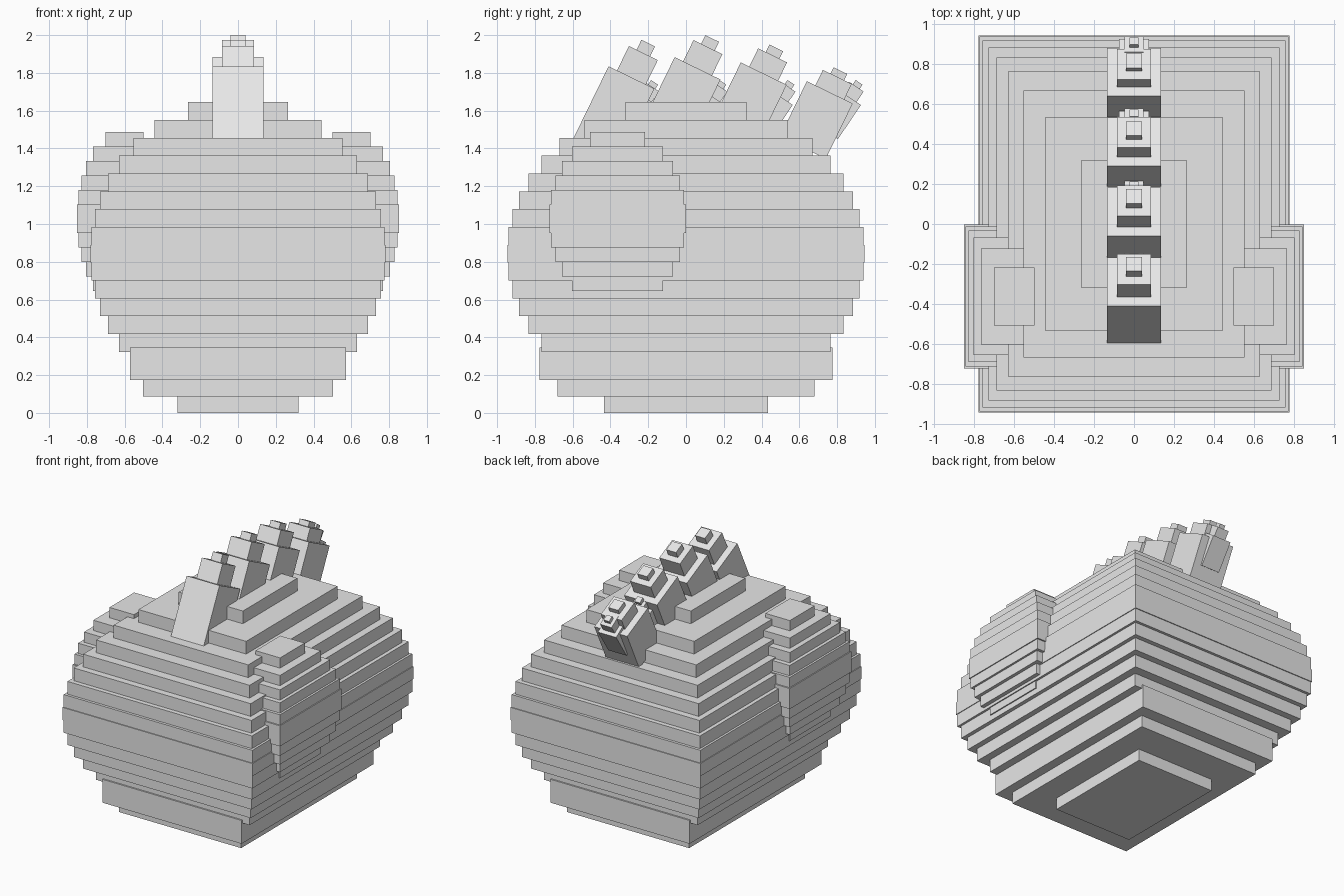
import bpy, bmesh, math
from mathutils import Matrix, Vector

if "Cube" in bpy.data.objects:
    bpy.data.objects.remove(bpy.data.objects["Cube"])

grey = bpy.data.materials.new("stone grey")
grey.diffuse_color = (0.8, 0.8, 0.8, 1)
grey.use_nodes = True
grey.node_tree.nodes["Principled BSDF"].inputs["Base Color"].default_value = grey.diffuse_color


def build(name, boxes, matrix=Matrix()):
    """One object from boxes given as (half x, half y, z low, z high)."""
    bm = bmesh.new()
    for hx, hy, z0, z1 in boxes:
        m = Matrix.Translation((0, 0, (z0 + z1) / 2)) @ Matrix.Diagonal((2 * hx, 2 * hy, z1 - z0, 1))
        bmesh.ops.create_cube(bm, size=1, matrix=m)
    me = bpy.data.meshes.new(name)
    bm.to_mesh(me)
    bm.free()
    me.materials.append(grey)
    ob = bpy.data.objects.new(name, me)
    ob.matrix_world = matrix
    bpy.context.collection.objects.link(ob)
    return ob


def stepped_ellipsoid(name, centre, radii, count):
    """Ellipsoid cut into flat square-cornered layers."""
    rx, ry, rz = radii
    boxes = []
    for i in range(count):
        t = (2 * i + 1) / count - 1
        r = math.sqrt(1 - t * t)
        boxes.append((rx * r, ry * r, rz * (2 * i / count - 1), rz * (2 * (i + 1) / count - 1)))
    return build(name, boxes, Matrix.Translation(centre))


def spike(name, y, z, tilt, widths, length, tip):
    """Three-step spike leaning back; (y, z) is the centre of the top of the big step."""
    w1, w2, w3 = widths
    mid = tip * 0.71
    m = Matrix.Translation((0, y, z)) @ Matrix.Rotation(-tilt, 4, 'X')
    return build(name, [(w1, w1, -length, 0), (w2, w2, 0, mid), (w3, w3, mid, tip)], m)


# Body and base
stepped_ellipsoid("body", (0, 0, 0.8425), (0.78, 0.945, 0.8025), 17)
stepped_ellipsoid("base", (0, 0, 0.26), (0.58, 0.786, 0.26), 6)

# Side bulges
for side, s in (("left", -1), ("right", 1)):
    stepped_ellipsoid(side + "_bulge", (0.6 * s, -0.3625, 1.028), (0.252, 0.3625, 0.458), 12)

# Row of large spikes, each with a small one behind
tilt = math.radians(26)
small_tilt = math.radians(34)
for i, (z, tip) in enumerate(((1.835, 0.202), (1.883, 0.176), (1.855, 0.152), (1.756, 0.128))):
    y = -0.41 + 0.35 * i
    spike(f"large_spike_{i + 1}", y + 0.135 * math.cos(tilt), z - 0.135 * math.sin(tilt),
          tilt, (0.135, 0.085, 0.04), tip * 2.54, tip)
    spike(f"small_spike_{i + 1}", -0.219 + 0.361 * i, 1.672, small_tilt,
          (0.075, 0.047, 0.022), 0.219, 0.094)
